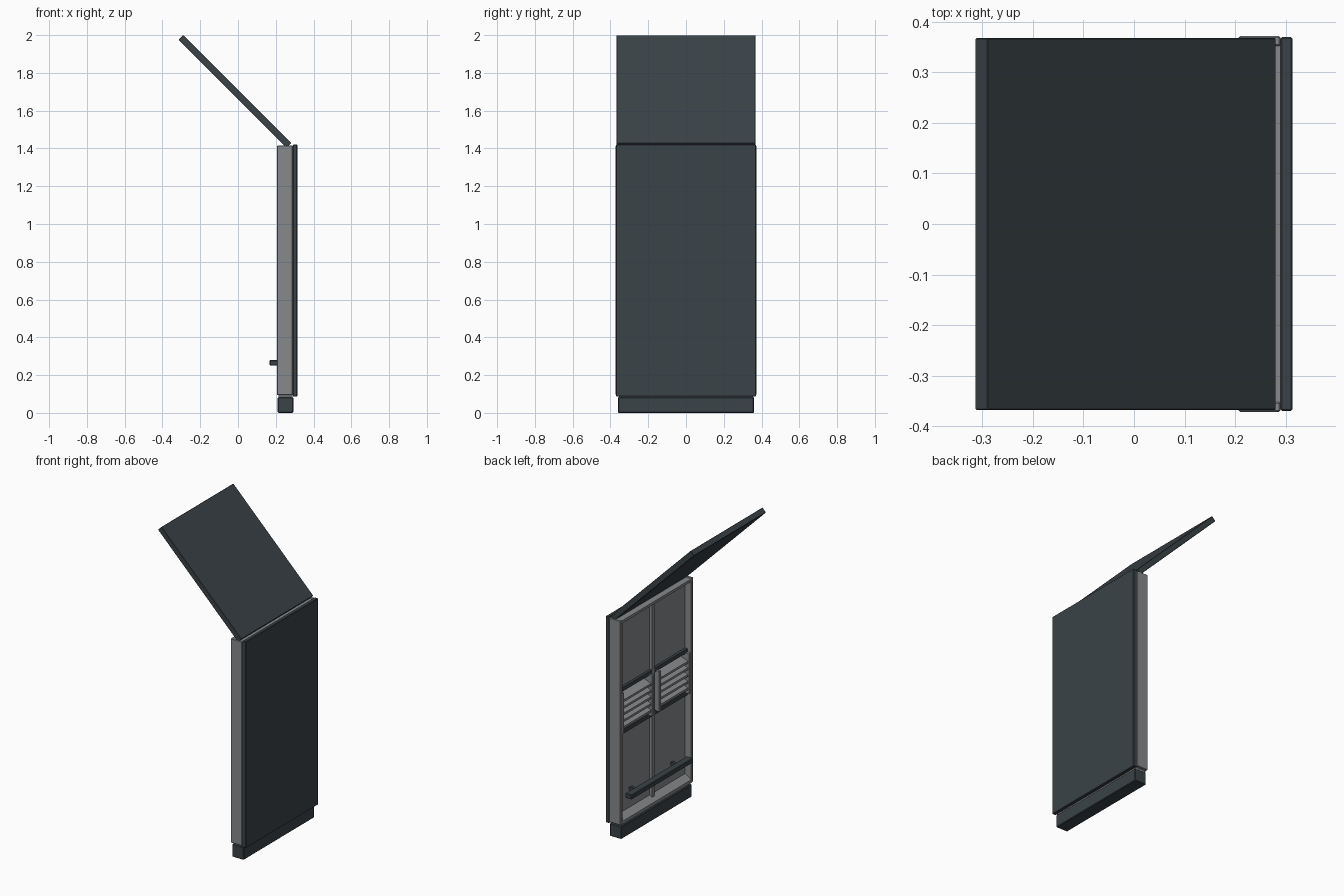
import bpy, bmesh, math
from mathutils import Vector

if "Cube" in bpy.data.objects:
    bpy.data.objects.remove(bpy.data.objects["Cube"])


def material(name, rgb):
    m = bpy.data.materials.new(name)
    m.diffuse_color = (*rgb, 1)
    m.use_nodes = True
    m.node_tree.nodes["Principled BSDF"].inputs["Base Color"].default_value = m.diffuse_color
    return m


DARK = material("dark slate", (0.042, 0.056, 0.063))
GRAY = material("mid gray", (0.24, 0.25, 0.26))


def finish(name, bm, mat, bevel=0.0):
    bmesh.ops.recalc_face_normals(bm, faces=bm.faces)
    me = bpy.data.meshes.new(name)
    bm.to_mesh(me)
    bm.free()
    me.materials.append(mat)
    ob = bpy.data.objects.new(name, me)
    bpy.context.collection.objects.link(ob)
    if bevel:
        mod = ob.modifiers.new("bevel", 'BEVEL')
        mod.width = bevel
        mod.segments = 1
    return ob


def box(name, x, y, z, mat, bevel=0.0):
    bm = bmesh.new()
    bmesh.ops.create_cube(bm, size=1)
    for v in bm.verts:
        v.co = Vector([(r[0] + r[1]) / 2 + c * (r[1] - r[0])
                       for c, r in zip(v.co, (x, y, z))])
    return finish(name, bm, mat, bevel)


def prism(name, profile, y0, y1, mat, bevel=0.0):
    """Extrude an xz profile along y."""
    bm = bmesh.new()
    f = bm.faces.new([bm.verts.new((px, y0, pz)) for px, pz in profile])
    g = bmesh.ops.extrude_face_region(bm, geom=[f])
    for v in g["geom"]:
        if isinstance(v, bmesh.types.BMVert):
            v.co.y = y1
    return finish(name, bm, mat, bevel)


# plinth, outer skin and tilted lid
box("plinth", (0.21, 0.293), (-0.36, 0.36), (0, 0.083), DARK, 0.004)
box("outer_skin", (0.29, 0.314), (-0.37, 0.37), (0.086, 1.42), DARK, 0.003)
prism("tilted_lid", [(-0.315, 1.975), (-0.29, 2.0), (0.282, 1.428), (0.257, 1.403)],
      -0.368, 0.368, DARK, 0.002)
box("plinth_spacer", (0.215, 0.288), (-0.355, 0.355), (0.08, 0.1), GRAY)

# shallow tray frame
for s, side in ((-1, "left"), (1, "right")):
    box("frame_side_" + side, (0.207, 0.29), sorted((s * 0.352, s * 0.372)),
        (0.095, 1.415), GRAY, 0.003)
box("frame_top", (0.207, 0.29), (-0.355, 0.355), (1.395, 1.412), GRAY)
box("frame_floor", (0.207, 0.29), (-0.355, 0.355), (0.095, 0.115), GRAY)
prism("floor_ledge", [(0.209, 0.115), (0.256, 0.145), (0.256, 0.11), (0.209, 0.11)],
      -0.353, 0.353, GRAY)
box("center_divider", (0.235, 0.29), (-0.012, 0.012), (0.11, 1.4), GRAY)

# recessed panels and louvre units, one set for each half
for s, side in ((-1, "left"), (1, "right")):
    half = sorted((s * 0.01, s * 0.355))
    box("upper_panel_" + side, (0.252, 0.289), half, (0.955, 1.4), GRAY)
    box("lower_panel_" + side, (0.252, 0.289), half, (0.11, 0.655), GRAY)
    # raised borders around the panels
    for z0, z1, part in ((0.93, 0.955, "upper"), (0.655, 0.68, "lower")):
        box(f"{part}_panel_rail_{side}", (0.235, 0.289), half, (z0, z1), DARK)
    # louvre end posts and slats
    for a, part in ((0.028, "inner"), (0.33, "outer")):
        box(f"louvre_post_{part}_{side}", (0.211, 0.289), sorted((s * a, s * (a + 0.018))),
            (0.675, 0.935), GRAY)
    for i in range(5):
        z = 0.7 + i * 0.043
        prism(f"louvre_slat_{i + 1}_{side}",
              [(0.217, z), (0.217, z + 0.014), (0.28, z + 0.036), (0.28, z + 0.022)],
              s * 0.04, s * 0.335, GRAY)

# grab bar near the bottom
box("grab_bar", (0.167, 0.215), (-0.315, 0.315), (0.25, 0.28), DARK, 0.004)
for s, side in ((-1, "left"), (1, "right")):
    box("bar_bracket_" + side, (0.212, 0.254), sorted((s * 0.2, s * 0.22)), (0.256, 0.274), DARK)
